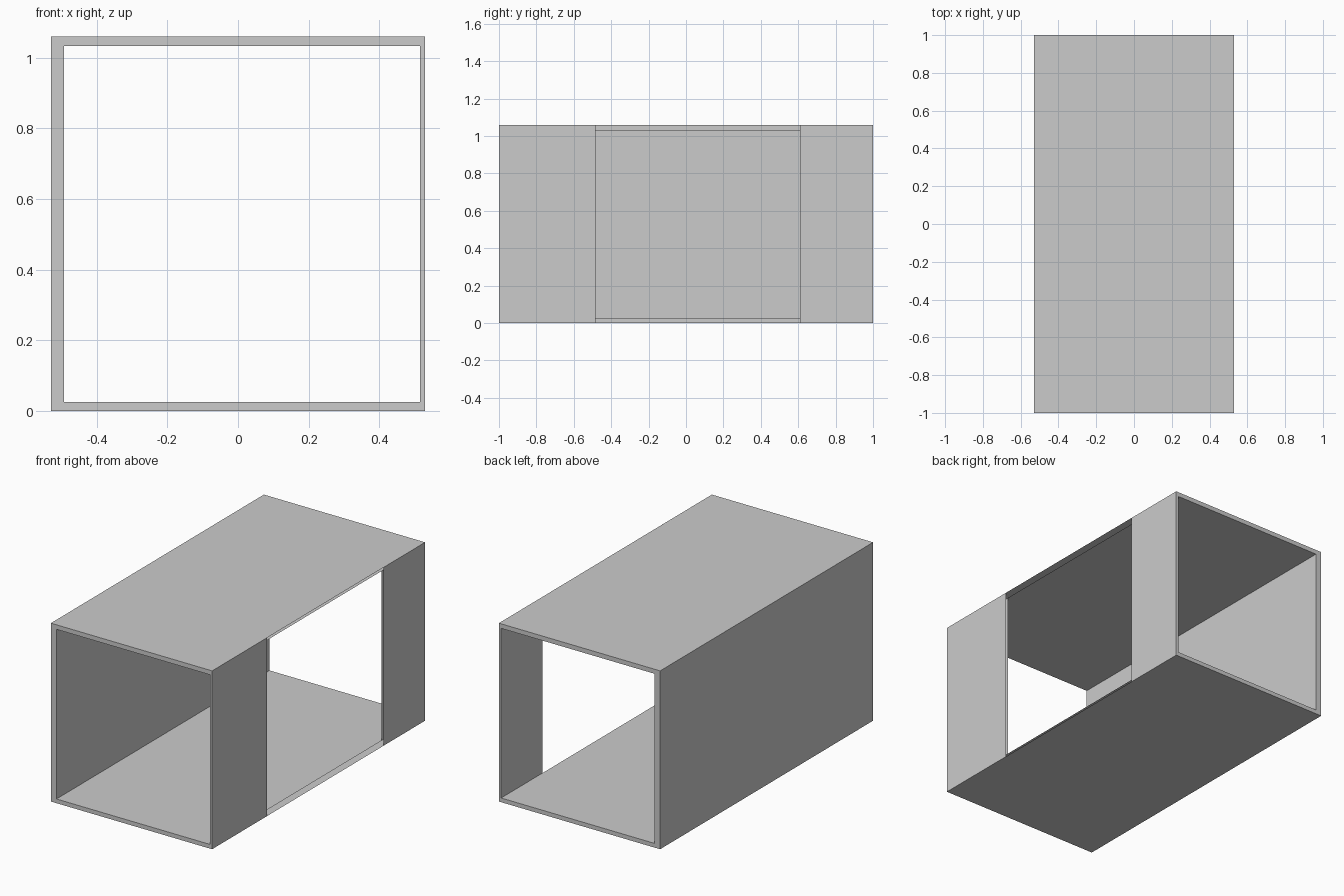
import bpy
import bmesh

cube = bpy.data.objects.get("Cube")
if cube:
    bpy.data.objects.remove(cube, do_unlink=True)

# One plain grey for the whole shell
grey = bpy.data.materials.new("light_grey")
grey.use_nodes = True
colour = (0.6, 0.6, 0.6, 1)
grey.diffuse_color = colour
grey.node_tree.nodes["Principled BSDF"].inputs["Base Color"].default_value = colour

# Stations along the tube; the side opening lies between the middle two
STATIONS = (-1.0, -0.485, 0.61, 1.0)
OPEN_SPAN = 1
OPEN_SIDE = 1


def rectangle(x0, x1, z0, z1):
    return [(x0, z0), (x1, z0), (x1, z1), (x0, z1)]


outer = rectangle(-0.53, 0.53, 0.0, 1.06)
inner = rectangle(-0.493, 0.515, 0.025, 1.033)

bm = bmesh.new()


def sheet(profile):
    """Sweep a rectangle along y, leaving the doorway out of the +x side."""
    rings = [[bm.verts.new((x, y, z)) for x, z in profile] for y in STATIONS]
    for span, (a, b) in enumerate(zip(rings, rings[1:])):
        for side in range(4):
            if (span, side) == (OPEN_SPAN, OPEN_SIDE):
                continue
            nxt = (side + 1) % 4
            bm.faces.new((a[side], a[nxt], b[nxt], b[side]))
    return rings


# Outer and inner skins, hollow between them at the doorway
skin_out = sheet(outer)
skin_in = sheet(inner)

# Rims closing the wall thickness at both open ends
for end in (0, -1):
    o, i = skin_out[end], skin_in[end]
    for side in range(4):
        nxt = (side + 1) % 4
        bm.faces.new((o[side], o[nxt], i[nxt], i[side]))

bmesh.ops.recalc_face_normals(bm, faces=bm.faces)
mesh = bpy.data.meshes.new("tunnel_shell")
bm.to_mesh(mesh)
bm.free()
mesh.materials.append(grey)
shell = bpy.data.objects.new("tunnel_shell", mesh)
bpy.context.collection.objects.link(shell)
